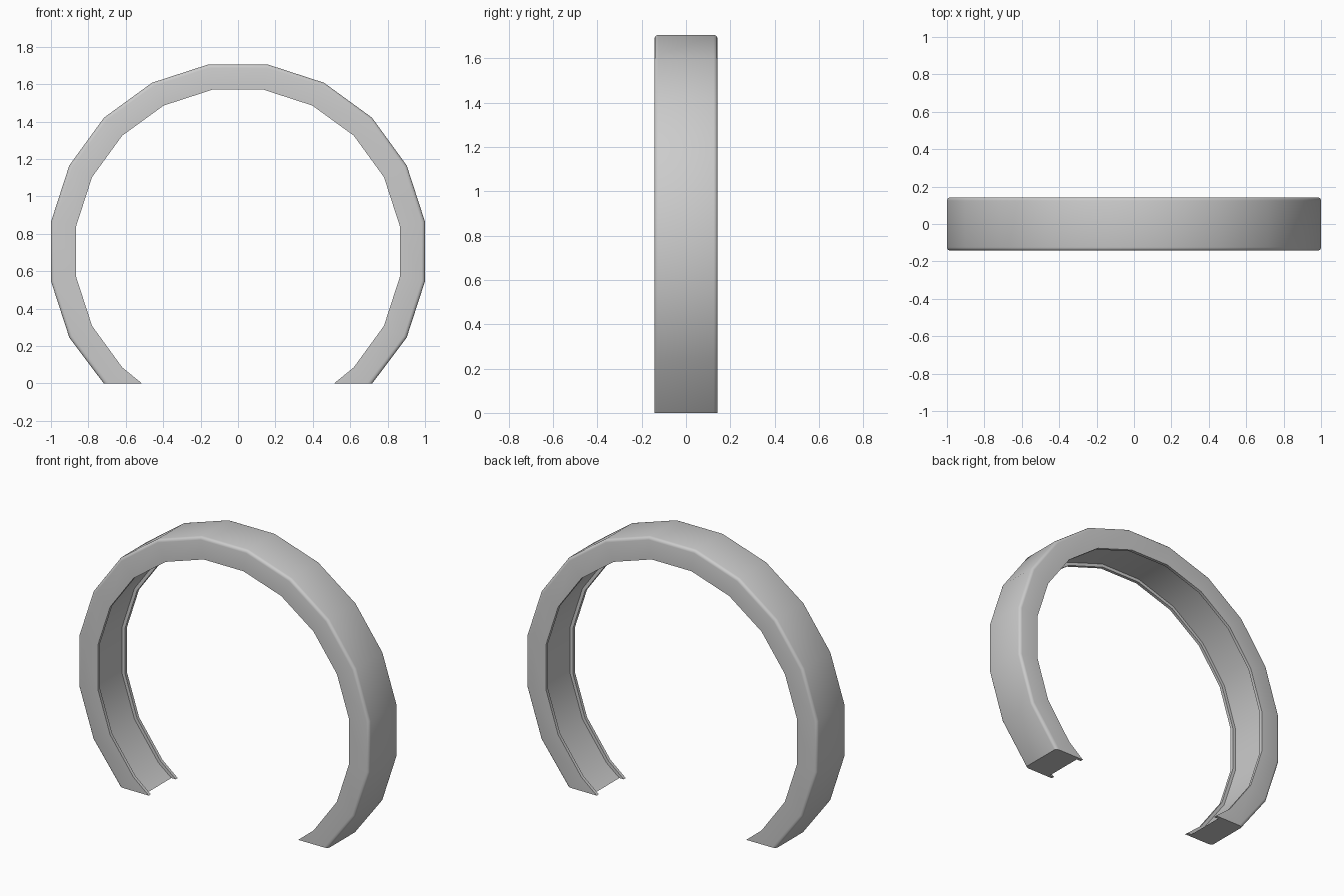
import bpy, bmesh, math

if "Cube" in bpy.data.objects:
    bpy.data.objects.remove(bpy.data.objects["Cube"])

CZ = 0.705          # height of the ring centre
HW = 0.1425         # half width of the band
BEV = 0.018         # outer edge rounding
LIP, FLOOR = 0.02, 0.885

# half cross-section as (apothem radius, y): channel floor, lip, side, rounded outer edge
half = [(FLOOR, HW - LIP), (0.865, HW - LIP), (0.865, HW)]
for i in range(4):
    a = math.radians(30 * i)
    half.append((1 - BEV + BEV * math.sin(a), HW - BEV + BEV * math.cos(a)))
profile = half + [(r, -y) for r, y in reversed(half)]


def ring_point(r, deg):
    a, R = math.radians(deg), r / math.cos(math.radians(9))
    return R * math.cos(a), CZ + R * math.sin(a)


def end_x(r):
    return 0.718 - (1 - r) * 1.51


def path(r):
    # 20-sided ring cut flat at the ground
    pts = [ring_point(r, -45 + 18 * i) for i in range(16)]
    if r > 0.97:
        pts[0], pts[-1] = (end_x(r), 0), (-end_x(r), 0)
    return [(end_x(r), 0)] + pts + [(-end_x(r), 0)]


# sweep the section around the open ring
bm = bmesh.new()
rails = [[bm.verts.new((x, y, z)) for x, z in path(r)] for r, y in profile]
n = len(rails)
for k in range(n):
    A, B = rails[k], rails[(k + 1) % n]
    for i in range(len(A) - 1):
        bm.faces.new((A[i], A[i + 1], B[i + 1], B[i]))

# flat end caps
for e in (0, -1):
    bm.faces.new([rail[e] for rail in rails])

bmesh.ops.remove_doubles(bm, verts=bm.verts[:], dist=1e-4)
bmesh.ops.recalc_face_normals(bm, faces=bm.faces[:])
mesh = bpy.data.meshes.new("open_band")
bm.to_mesh(mesh)
bm.free()
band = bpy.data.objects.new("open_band", mesh)
bpy.context.collection.objects.link(band)
bpy.context.view_layer.objects.active = band
band.select_set(True)
bpy.ops.object.shade_smooth_by_angle(angle=math.radians(35))
